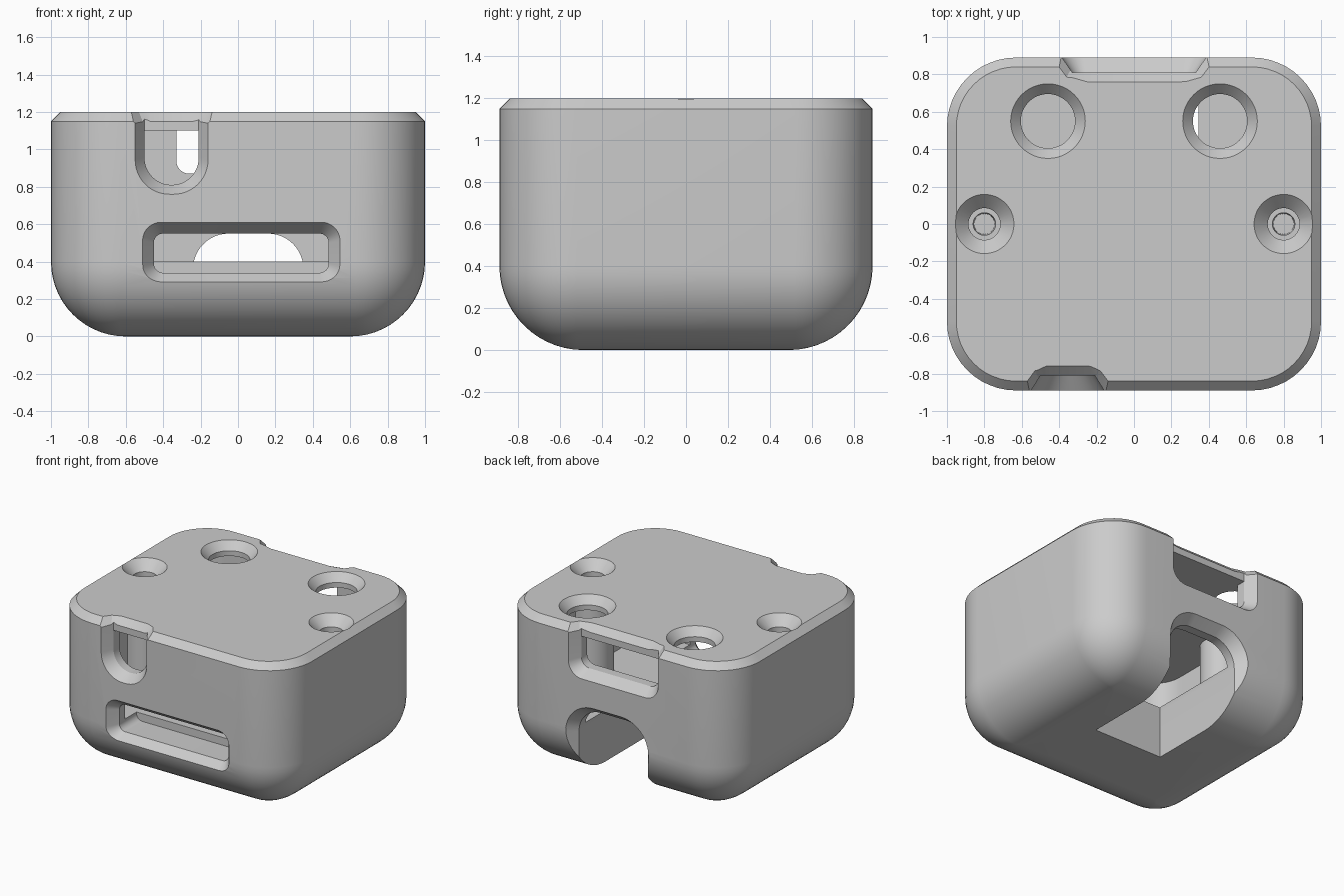
import bpy
import bmesh
import math

cube = bpy.data.objects.get("Cube")
if cube:
    bpy.data.objects.remove(cube, do_unlink=True)

grey = bpy.data.materials.new("light_grey_plastic")
grey.use_nodes = True
colour = (0.6, 0.6, 0.6, 1)
grey.diffuse_color = colour
grey.node_tree.nodes["Principled BSDF"].inputs["Base Color"].default_value = colour


def loft(name, rings):
    """Closed solid skinned through rings of equal point count."""
    bm = bmesh.new()
    loops = [[bm.verts.new(p) for p in ring] for ring in rings]
    n = len(loops[0])
    for a, b in zip(loops, loops[1:]):
        for i in range(n):
            j = (i + 1) % n
            bm.faces.new((a[i], a[j], b[j], b[i]))
    bm.faces.new(loops[0])
    bm.faces.new(loops[-1])
    bmesh.ops.recalc_face_normals(bm, faces=bm.faces)
    mesh = bpy.data.meshes.new(name)
    bm.to_mesh(mesh)
    bm.free()
    ob = bpy.data.objects.new(name, mesh)
    bpy.context.collection.objects.link(ob)
    return ob


def rounded(x0, x1, v0, v1, r_low, r_high, n=12):
    """Rounded rectangle with separate lower and upper corner radii."""
    pts = []
    corners = ((x1, v1, r_high, -1, -1), (x0, v1, r_high, 1, -1),
               (x0, v0, r_low, 1, 1), (x1, v0, r_low, -1, 1))
    for k, (x, v, r, sx, sv) in enumerate(corners):
        r = max(r, 0.003)
        for i in range(n + 1):
            a = math.pi / 2 * (k + i / n)
            pts.append((x + sx * r + r * math.cos(a), v + sv * r + r * math.sin(a)))
    return pts


def upright(profile, y):
    return [(x, y, z) for x, z in profile]


def flat(profile, z):
    return [(x, y, z) for x, y in profile]


def circle(x, y, r, z, n=48):
    return [(x + r * math.cos(2 * math.pi * i / n),
             y + r * math.sin(2 * math.pi * i / n), z) for i in range(n)]


def combine(tool, operation="DIFFERENCE"):
    """Apply a boolean to the case and discard the tool."""
    tool.hide_render = True
    mod = case.modifiers.new("cut", "BOOLEAN")
    mod.operation = operation
    mod.solver = "EXACT"
    mod.object = tool
    bpy.context.view_layer.objects.active = case
    bpy.ops.object.modifier_apply(modifier=mod.name)
    bpy.data.objects.remove(tool, do_unlink=True)


# Outer case: bottom fillet, straight walls, top chamfer
steps = []
for i in range(15):
    a = math.pi / 2 * i / 14
    steps.append((0.4 * (1 - math.sin(a)), 0.4 * (1 - math.cos(a))))
steps += [(0, 1.15), (0.05, 1.2)]
rings = []
for d, z in steps:
    r = max(0.37 - d, 0.01)
    rings.append(flat(rounded(d - 1, 1 - d, d - 0.89, 0.89 - d, r, r), z))
case = loft("enclosure_case", rings)

# Hollow interior and screw posts
room = rounded(-0.85, 0.85, -0.74, 0.74, 0.22, 0.22)
combine(loft("cavity", [flat(room, 0.4), flat(room, 1.1)]))
for x in (-0.8, 0.8):
    combine(loft("screw_post", [circle(x, 0, 0.15, 0.37), circle(x, 0, 0.15, 1.13)]), "UNION")


def opening(side, x0, x1, z0, z1, r_low, r_high, flare, inner_y, top=None):
    """Wall opening with a flared mouth; top makes the mouth run out upward."""
    hole = rounded(x0, x1, z0, z1, r_low, r_high)
    combine(loft("hole", [upright(hole, side * inner_y), upright(hole, side * 0.95)]))
    mouth = []
    for t in (0, 2):
        f = flare * t
        rl, rh = r_low + f * 0.8, r_high + f * 0.8
        mouth.append(upright(rounded(x0 - f, x1 + f, z0 - f, (top or z1 + f), rl, rh),
                             side * (0.81 + 0.08 * t)))
    combine(loft("mouth", mouth))


def rim_notch(side, cx, w, r):
    """Top chamfer carried around an opening that meets the rim."""
    low = [(w + 0.105, 0.95), (w + 0.01, 0.823), (w - r, 0.81)]
    high = [(w + 0.13, 0.92), (w + 0.03, 0.785), (w - r, 0.76)]
    rings = []
    for t in (-0.4, 2):
        half = [(a + t * (c - a), b + t * (d - b)) for (a, b), (c, d) in zip(low, high)]
        half.insert(0, (half[0][0], 1.1))
        plan = half + [(-x, y) for x, y in reversed(half)]
        rings.append([(cx + x, side * y, 1.15 + 0.05 * t) for x, y in plan])
    combine(loft("notch", rings))


# Front: slot and rim port
opening(-1, -0.45, 0.485, 0.34, 0.55, 0.05, 0.05, 0.06, 0.6)
opening(-1, -0.5, -0.21, 0.81, 1.1, 0.144, 0, 0.05, 0.6, 1.4)
rim_notch(-1, -0.355, 0.145, 0.03)

# Back: rim port and arched cable trench through the floor
opening(1, -0.33, 0.33, 0.87, 1.1, 0.07, 0, 0.055, 0.6, 1.4)
rim_notch(1, 0, 0.33, 0.08)
opening(1, -0.24, 0.35, -0.3, 0.55, 0, 0.19, 0.06, 0)

# Top: button holes and countersunk screw holes
for x in (-0.46, 0.46):
    combine(loft("button_hole", [circle(x, 0.55, r, z) for r, z in
                                 ((0.145, 0.95), (0.145, 1.14), (0.245, 1.25))]))
for x in (-0.8, 0.8):
    combine(loft("screw_hole", [circle(x, 0, r, z) for r, z in
                                ((0.055, 0.8), (0.06, 1.02), (0.085, 1.02),
                                 (0.085, 1.125), (0.207, 1.25))]))

# Finish
case.data.materials.clear()
case.data.materials.append(grey)
for p in case.data.polygons:
    p.material_index = 0
bpy.ops.object.select_all(action="DESELECT")
case.select_set(True)
bpy.context.view_layer.objects.active = case
bpy.ops.object.shade_smooth_by_angle(angle=math.radians(25))
